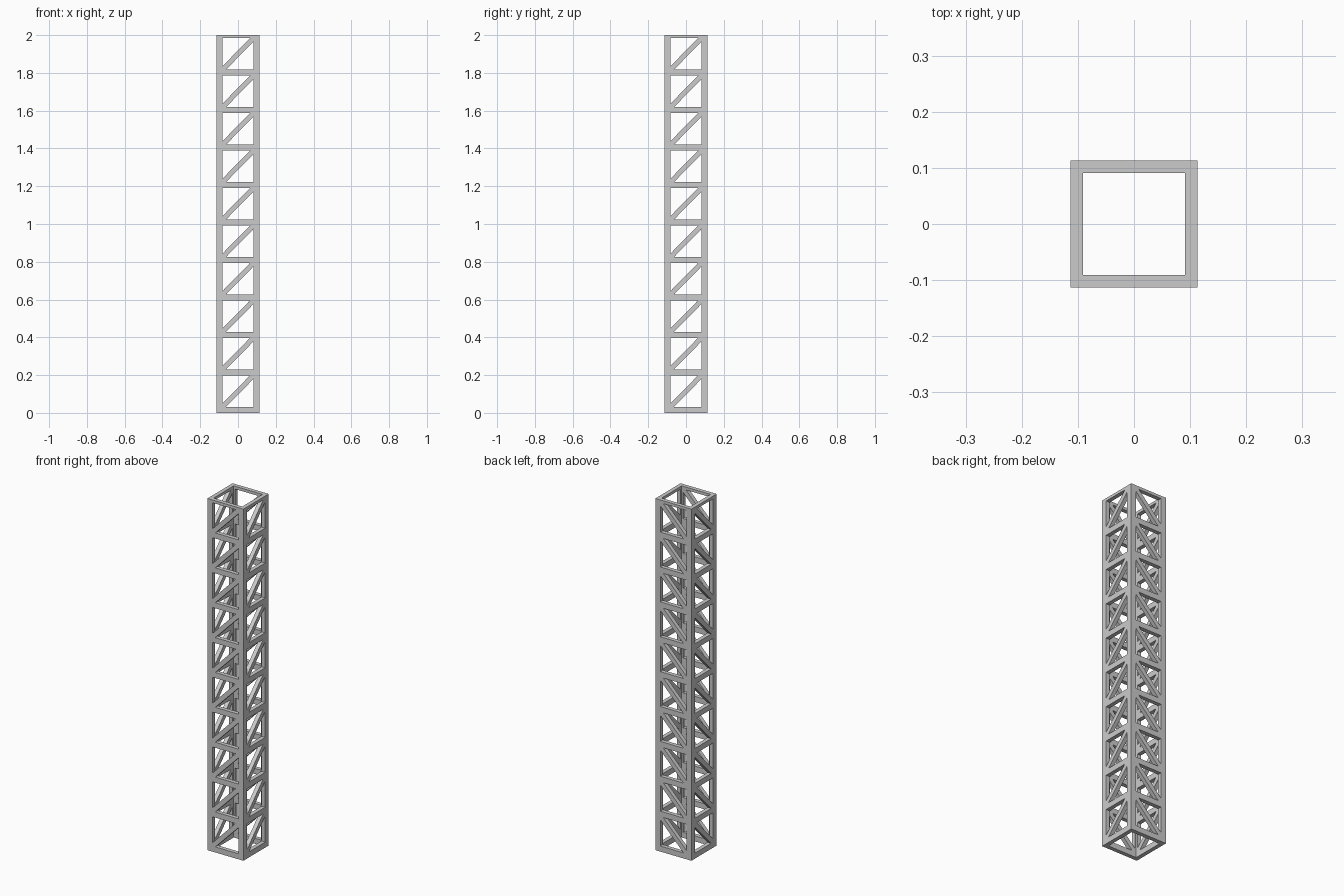
import bpy, bmesh
from mathutils import Matrix, Vector
from math import pi

if "Cube" in bpy.data.objects:
    bpy.data.objects.remove(bpy.data.objects["Cube"])

HALF = 0.1135      # outer half width
THICK = 0.0230     # depth of every bar
FLANGE = 0.0315    # visible width of posts and rungs
PITCH = 0.1984     # bay height
BAYS = 10
HEIGHT = 2.0
CUT = 0.0185       # diagonal half width measured along the opening edge
INNER = HALF - FLANGE


def prism(bm, points, direction):
    """Extrude a flat polygon along a direction."""
    face = bm.faces.new([bm.verts.new(p) for p in points])
    new = bmesh.ops.extrude_face_region(bm, geom=[face])["geom"]
    moved = [g for g in new if isinstance(g, bmesh.types.BMVert)]
    bmesh.ops.translate(bm, verts=moved, vec=Vector(direction))


def finish(name, bm):
    bmesh.ops.recalc_face_normals(bm, faces=bm.faces)
    mesh = bpy.data.meshes.new(name)
    bm.to_mesh(mesh)
    bm.free()
    obj = bpy.data.objects.new(name, mesh)
    bpy.context.collection.objects.link(obj)


def front_prism(bm, outline):
    """Plate in the front face, from an x/z outline."""
    prism(bm, [(x, -HALF, z) for x, z in outline], (0, THICK, 0))


# Corner posts: L-shaped angle sections
h, i, t = HALF, INNER, HALF - THICK
angle = [(h, h), (i, h), (i, t), (t, t), (t, i), (h, i)]
for n, corner in enumerate(("back_right", "back_left", "front_left", "front_right")):
    bm = bmesh.new()
    prism(bm, [(x, y, 0) for x, y in angle], (0, 0, HEIGHT))
    bmesh.ops.rotate(bm, verts=bm.verts, matrix=Matrix.Rotation(n * pi / 2, 3, 'Z'))
    finish(corner + "_post", bm)

# Rungs and diagonals of each side; back and left mirror front and right
sides = {
    "front": Matrix.Identity(3),
    "back": Matrix.Diagonal((1, -1, 1)),
    "right": Matrix.Rotation(pi / 2, 3, 'Z'),
    "left": Matrix.Diagonal((-1, 1, 1)) @ Matrix.Rotation(pi / 2, 3, 'Z'),
}
for side, matrix in sides.items():
    rungs, diagonals = bmesh.new(), bmesh.new()
    for k in range(BAYS + 1):
        z0 = k * PITCH
        z1 = min(z0 + FLANGE, HEIGHT)
        front_prism(rungs, [(-i, z0), (i, z0), (i, z1), (-i, z1)])
        if k < BAYS:
            z2 = z0 + PITCH
            front_prism(diagonals, [(-i, z1), (-i + CUT, z1), (i, z2 - CUT),
                                    (i, z2), (i - CUT, z2), (-i, z1 + CUT)])
    for part, bm in (("rungs", rungs), ("diagonals", diagonals)):
        bmesh.ops.transform(bm, matrix=matrix.to_4x4(), verts=bm.verts)
        finish(f"{side}_{part}", bm)
